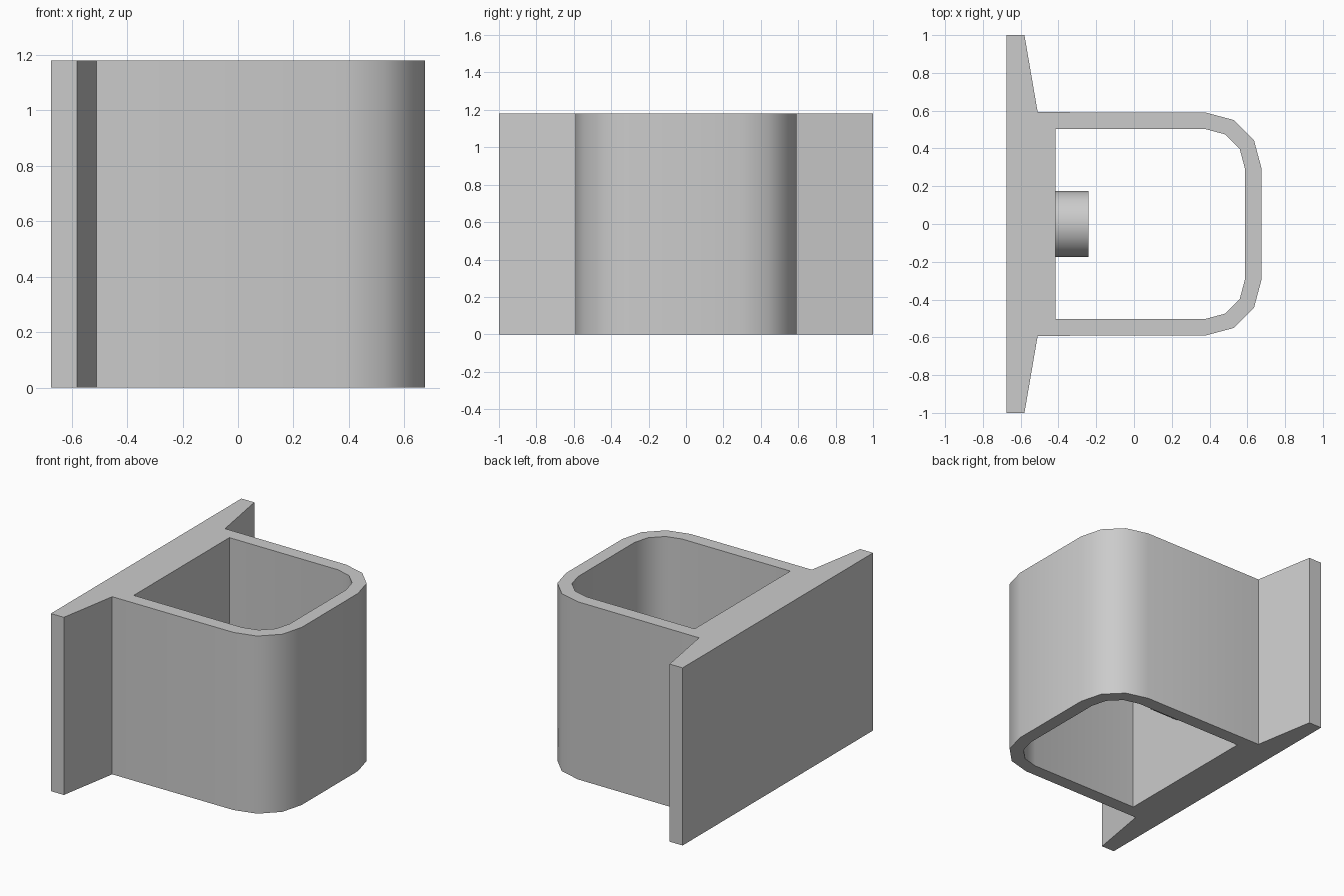
import bpy, bmesh
from math import sin, cos, radians, pi
from mathutils import Matrix

if "Cube" in bpy.data.objects:
    bpy.data.objects.remove(bpy.data.objects["Cube"])

HEIGHT = 1.18


def arc(radius):
    """Rounded front corner in three flat steps, about a shared centre."""
    return [(0.38 + radius * sin(radians(a)), 0.295 + radius * cos(radians(a)))
            for a in (0, 30, 60, 90)]


def mirrored(half):
    """Close a half profile by mirroring it in y."""
    return half + [(x, -y) for x, y in reversed(half)]


def finish(bm, name):
    bmesh.ops.recalc_face_normals(bm, faces=bm.faces)
    mesh = bpy.data.meshes.new(name)
    bm.to_mesh(mesh)
    bm.free()
    ob = bpy.data.objects.new(name, mesh)
    bpy.context.collection.objects.link(ob)
    bpy.ops.object.select_all(action='DESELECT')
    bpy.context.view_layer.objects.active = ob
    ob.select_set(True)
    bpy.ops.object.shade_smooth_by_angle(angle=radians(40))
    return ob


# Flanged back plate and hollow sleeve, one extruded section
outer = mirrored([(-0.675, 1), (-0.58, 1), (-0.51, 0.592)] + arc(0.295))
inner = mirrored([(-0.415, 0.502)] + arc(0.207))
bm = bmesh.new()
edges = []
for loop in (outer, inner):
    verts = [bm.verts.new((x, y, 0)) for x, y in loop]
    edges += [bm.edges.new((v, verts[i - 1])) for i, v in enumerate(verts)]
bmesh.ops.triangle_fill(bm, edges=edges, use_beauty=True, normal=(0, 0, 1))
ext = bmesh.ops.extrude_face_region(bm, geom=bm.faces[:], use_keep_orig=True)
top = [g for g in ext['geom'] if isinstance(g, bmesh.types.BMVert)]
bmesh.ops.translate(bm, verts=top, vec=(0, 0, HEIGHT))
finish(bm, "mounting_sleeve")

# Short round peg on the inside of the back plate
bm = bmesh.new()
bmesh.ops.create_cone(
    bm, cap_ends=True, segments=16, radius1=0.175, radius2=0.175, depth=0.20,
    matrix=Matrix.Translation((-0.34, 0, HEIGHT / 2)) @ Matrix.Rotation(pi / 2, 4, 'Y'))
finish(bm, "inner_peg")
